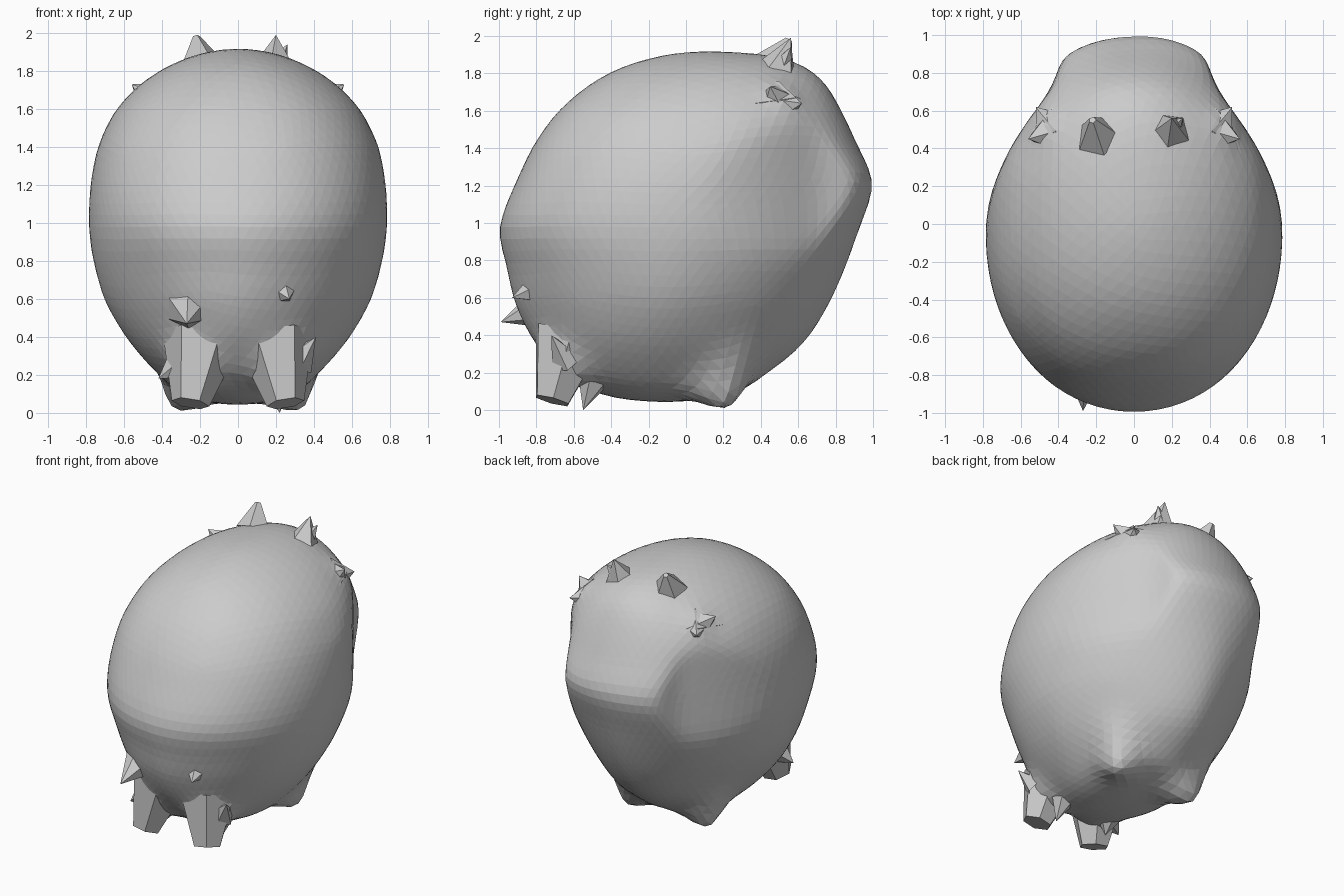
import bpy, bmesh, math
from mathutils import Vector, Matrix

# Body sections: z, half width, front y, back y, y of widest point, pinch front, pinch back
SECTIONS = [
    (0.04, 0.00, -0.12, -0.10, -0.11, 1.0, 1.0), (0.06, 0.20, -0.38, 0.12, -0.12, 1.0, 1.0),
    (0.10, 0.31, -0.51, 0.30, -0.12, 1.0, 1.0), (0.20, 0.42, -0.66, 0.44, -0.13, 1.0, 1.05),
    (0.30, 0.515, -0.76, 0.58, -0.13, 1.03, 1.1), (0.40, 0.595, -0.84, 0.67, -0.13, 1.08, 1.15),
    (0.60, 0.71, -0.93, 0.785, -0.10, 1.1, 1.15), (0.80, 0.765, -0.965, 0.87, -0.08, 1.03, 1.08),
    (0.95, 0.79, -1.02, 0.92, -0.05, 0.97, 1.0), (1.10, 0.79, -0.965, 0.98, -0.02, 0.93, 0.94),
    (1.22, 0.78, -0.91, 1.02, 0.00, 0.91, 0.92), (1.40, 0.745, -0.83, 0.925, 0.04, 0.90, 0.94),
    (1.60, 0.65, -0.69, 0.835, 0.10, 0.90, 0.95), (1.75, 0.50, -0.51, 0.75, 0.14, 0.92, 0.95),
    (1.82, 0.39, -0.39, 0.675, 0.15, 0.95, 0.98), (1.88, 0.25, -0.21, 0.55, 0.15, 1.0, 1.0),
    (1.91, 0.13, -0.06, 0.37, 0.13, 1.0, 1.0), (1.925, 0.00, 0.09, 0.11, 0.10, 1.0, 1.0)]
# Widest x allowed towards the back, giving the narrow muzzle-like end
BACK_CAP = [(0.0, 0.80), (0.2, 0.75), (0.4, 0.66), (0.5, 0.595), (0.6, 0.525),
            (0.7, 0.445), (0.85, 0.39), (0.95, 0.355), (1.02, 0.31)]
# Soft bulges: centre, push, reach (mirrored left and right)
BULGES = [((0.26, 0.17, 0.14), (0.06, 0.04, -0.11), 0.14),   # back feet
          ((0.33, 0.24, 0.28), (0.02, 0.02, -0.02), 0.14),
          ((0.22, -0.64, 0.24), (0.05, -0.06, -0.08), 0.15),  # front leg roots
          ((0.43, 0.50, 1.64), (0.03, 0.01, 0.02), 0.10)]     # side tuft roots


def polar(z):
    return math.acos(max(-1, min(1, (0.98 - z) / 0.94)))


def lookup(table, key):
    for a, b in zip(table, table[1:]):
        if key <= b[0]:
            t = max(0, (key - a[0]) / (b[0] - a[0]))
            return [p + (q - p) * t for p, q in zip(a[1:], b[1:])]
    return list(table[-1][1:])


def finish(bm, name):
    bmesh.ops.recalc_face_normals(bm, faces=bm.faces)
    me = bpy.data.meshes.new(name)
    bm.to_mesh(me)
    bm.free()
    ob = bpy.data.objects.new(name, me)
    bpy.context.collection.objects.link(ob)
    return ob


def spike(name, base, tip, radius, tip_radius=0.0, sides=6):
    base, tip = Vector(base), Vector(tip)
    axis = tip - base
    turn = axis.to_track_quat('Z', 'Y').to_matrix().to_4x4()
    bm = bmesh.new()
    bmesh.ops.create_cone(bm, cap_ends=False, segments=sides, radius1=radius,
                          radius2=tip_radius, depth=axis.length,
                          matrix=Matrix.Translation((base + tip) / 2) @ turn)
    # close only the tip, the wide end is buried in the body
    if tip_radius:
        rim = sorted(bm.verts, key=lambda v: (v.co - tip).length)[:sides]
        bmesh.ops.contextual_create(bm, geom=rim)
    return finish(bm, name)


# Body: a faceted sphere moulded to the sections, relaxed, then bulged
rows = [(polar(s[0]),) + s[1:] for s in SECTIONS]
bm = bmesh.new()
bmesh.ops.create_icosphere(bm, subdivisions=5, radius=1)
for v in bm.verts:
    n = v.co.normalized()
    w, front, back, mid, pf, pb = lookup(rows, math.acos(max(-1, min(1, -n.z))))
    a = math.atan2(n.y, n.x)
    c, s = math.cos(a), math.sin(a)
    pinch, reach = (pb, back - mid) if s > 0 else (pf, mid - front)
    x = math.copysign(w * abs(c) ** pinch, c)
    y = mid + math.copysign(reach * abs(s) ** pinch, s)
    cap = lookup(BACK_CAP, y)[0]
    v.co = (max(-cap, min(cap, x)), y, 0.98 + 0.94 * n.z)
for _ in range(4):
    bmesh.ops.smooth_vert(bm, verts=bm.verts, factor=0.5, use_axis_x=True,
                          use_axis_y=True, use_axis_z=True)
for v in bm.verts:
    shift = Vector()
    for centre, push, size in BULGES:
        for side in (-1, 1):
            flip = Vector((side, 1, 1))
            d = (v.co - Vector(centre) * flip).length / size
            shift += Vector(push) * flip * math.exp(-d * d)
    v.co += shift
finish(bm, "body")

# Paired front feet and side tufts
for side, label in ((-1, "left"), (1, "right")):
    spike(label + "_front_foot", (side * 0.19, -0.62, 0.40),
          (side * 0.25, -0.715, 0.05), 0.21, 0.10, 6)
    for i, tip in enumerate(((0.56, 0.45, 1.73), (0.57, 0.37, 1.64), (0.52, 0.62, 1.64))):
        spike(f"{label}_side_tuft_{i}", (side * 0.42, 0.49, 1.63),
              (side * tip[0], tip[1], tip[2]), 0.13, 0, 5)

# Top tufts
spike("left_top_tuft", (-0.19, 0.46, 1.83), (-0.22, 0.55, 1.98), 0.12, 0.02, 5)
spike("right_top_tuft", (0.19, 0.49, 1.82), (0.20, 0.56, 1.99), 0.11, 0, 5)
spike("right_top_tuft_side", (0.19, 0.5, 1.81), (0.26, 0.56, 1.94), 0.08, 0, 5)

# Front thorns
spike("left_face_thorn", (-0.26, -0.76, 0.55), (-0.27, -0.99, 0.47), 0.12)
spike("right_face_thorn", (0.22, -0.76, 0.66), (0.27, -0.93, 0.60), 0.11, 0, 5)
spike("right_foot_thorn", (0.31, -0.64, 0.26), (0.41, -0.72, 0.40), 0.09, 0, 5)
spike("left_foot_thorn", (-0.31, -0.64, 0.25), (-0.42, -0.66, 0.18), 0.09, 0, 5)
spike("right_belly_thorn", (0.20, -0.49, 0.18), (0.22, -0.55, 0.0), 0.1, 0, 6)
spike("left_belly_thorn", (-0.2, -0.5, 0.18), (-0.21, -0.55, 0.05), 0.1, 0, 6)
